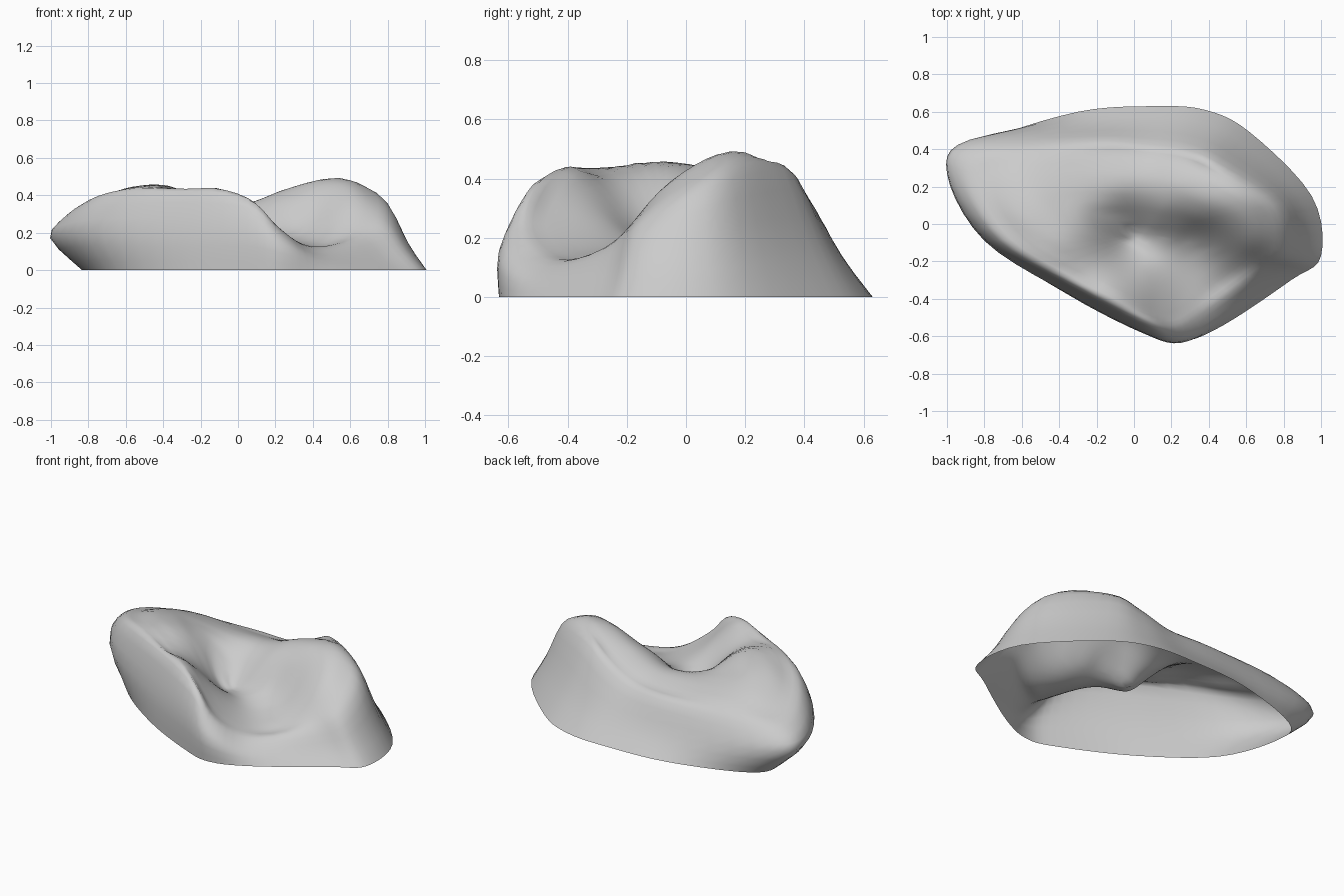
import bpy, bmesh, math
from mathutils import Vector

if "Cube" in bpy.data.objects:
    bpy.data.objects.remove(bpy.data.objects["Cube"])

# Plan outline, counter-clockwise: x, y, shoulder inset, shoulder height
OUTLINE = [
    (1.0, -.17, .20, .25), (.95, .15, .20, .38), (.62, .49, .30, .43),
    (.38, .61, .32, .36), (.10, .63, .30, .29), (-.30, .60, .24, .28),
    (-.88, .45, .10, .27), (-1.0, .27, .08, .29), (-.80, -.09, .09, .39),
    (-.34, -.38, .12, .42), (.05, -.58, .12, .38), (.25, -.63, .12, .22),
    (.48, -.54, .18, .12), (.84, -.30, .20, .17),
]
# Landmarks of the upper surface: humps, saddle, hollow and valley
TOP = [
    (.50, .15, .49), (.65, .10, .46), (.22, .22, .42), (-.08, .20, .35),
    (-.40, .10, .41), (-.35, -.08, .445), (-.58, .05, .44),
    (-.12, -.38, .44), (-.20, -.10, .35), (-.03, -.07, .17),
    (.35, -.06, .25), (.05, -.25, .25), (.10, -.45, .30),
    (.40, -.20, .17), (-.65, .25, .37),
    (.15, .06, .33), (.38, .06, .42), (.65, -.10, .35),
]
CENTRE = Vector((.05, -.05, 0))


def refine(pts, n, closed):
    """Catmull-Rom subdivision of a point list."""
    m, out = len(pts), []
    pick = (lambda i: pts[i % m]) if closed else (lambda i: pts[max(0, min(m - 1, i))])
    for i in range(m if closed else m - 1):
        a, b, c, d = (pick(i + k) for k in (-1, 0, 1, 2))
        for k in range(n):
            t = k / n
            out.append(b + .5 * t * ((c - a) + t * ((2 * a - 5 * b + 4 * c - d)
                                                    + t * (3 * b - a - 3 * c + d))))
    return out if closed else out + [pts[-1]]


def solve(A, b):
    """Gaussian elimination."""
    n = len(b)
    M = [list(row) + [v] for row, v in zip(A, b)]
    for i in range(n):
        p = max(range(i, n), key=lambda r: abs(M[r][i]))
        M[i], M[p] = M[p], M[i]
        for r in range(i + 1, n):
            f = M[r][i] / M[i][i]
            M[r] = [x - f * y for x, y in zip(M[r], M[i])]
    x = [0] * n
    for i in reversed(range(n)):
        x[i] = (M[i][n] - sum(M[i][j] * x[j] for j in range(i + 1, n))) / M[i][i]
    return x


# Flank rings: base (undercut at the left), belly and shoulder
bases, bellies, shoulders = [], [], []
for x, y, inset, h in OUTLINE:
    outer = Vector((x, y, 0))
    base = Vector((x + .34 * max(0, -x - .5), y, 0))
    shoulder = outer.lerp(CENTRE, inset)
    shoulder.z = h
    steep = max(0, min(1, (.2 - inset) / .06))
    bulge = Vector((x, y, min(.2, .6 * h)))
    slope = base.lerp(shoulder, .48)
    slope.z *= .9
    bases.append(base)
    bellies.append(slope.lerp(bulge, steep))
    shoulders.append(shoulder)

# Thin-plate surface through the landmarks and the shoulder
ctrl = [Vector(p) for p in TOP] + shoulders


def basis(x, y):
    r = [math.hypot(x - q.x, y - q.y) for q in ctrl]
    return [d * d * math.log(d) if d > 1e-9 else 0 for d in r] + [1, x, y]


rows = [basis(p.x, p.y) for p in ctrl]
n = len(ctrl)
rows += [[row[n + k] for row in rows[:n]] + [0] * 3 for k in range(3)]
weights = solve(rows, [p.z for p in ctrl] + [0] * 3)


def on_top(p):
    return Vector((p.x, p.y, sum(w * b for w, b in zip(weights, basis(p.x, p.y)))))


# Radial profiles from the base up over the shoulder to the hollow
RINGS = 7
columns = []
for b, m, s in zip(*(refine(ring, 5, True) for ring in (bases, bellies, shoulders))):
    inner = [on_top(CENTRE.lerp(s, 1 - k / (RINGS + .5))) for k in range(1, RINGS + 1)]
    columns.append(refine([b, m, s] + inner, 3, False))

# Open-bottomed rock shell
bm = bmesh.new()
grid = [[bm.verts.new(p) for p in col] for col in columns]
tip = bm.verts.new(on_top(CENTRE))
for i, col in enumerate(grid):
    nxt = grid[(i + 1) % len(grid)]
    for j in range(len(col) - 1):
        bm.faces.new((col[j], nxt[j], nxt[j + 1], col[j + 1]))
    bm.faces.new((col[-1], nxt[-1], tip))
for f in bm.faces:
    f.smooth = True
mesh = bpy.data.meshes.new("rock_shell")
bm.to_mesh(mesh)
bm.free()
bpy.context.collection.objects.link(bpy.data.objects.new("rock_shell", mesh))
